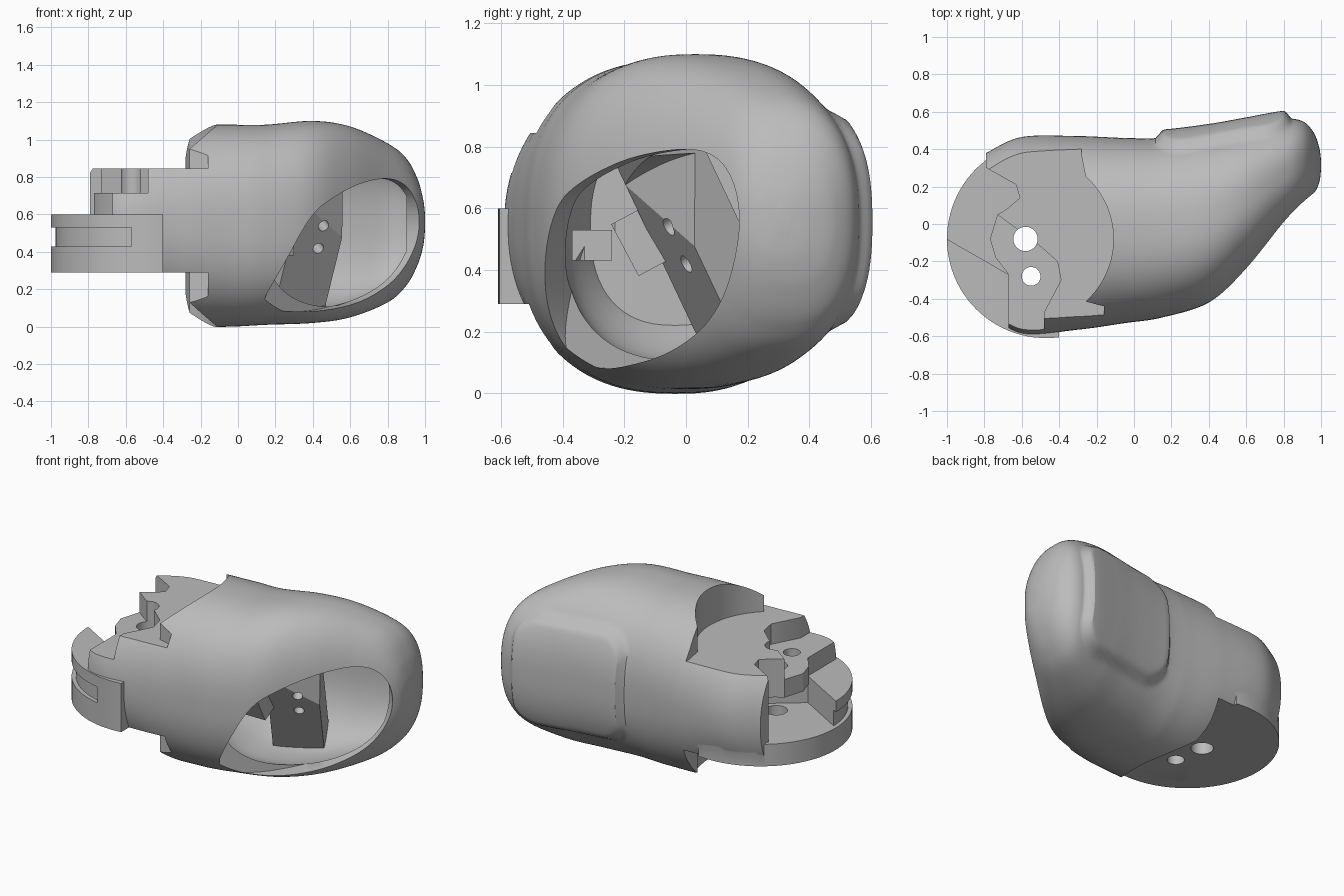
import bpy, bmesh, math
from mathutils import Vector, Matrix

if "Cube" in bpy.data.objects:
    bpy.data.objects.remove(bpy.data.objects["Cube"])

grey = bpy.data.materials.new("plain grey")
grey.use_nodes = True
grey.diffuse_color = (0.5, 0.5, 0.5, 1)
grey.node_tree.nodes["Principled BSDF"].inputs["Base Color"].default_value = (0.5, 0.5, 0.5, 1)


def make(name, bm):
    bmesh.ops.recalc_face_normals(bm, faces=bm.faces)
    mesh = bpy.data.meshes.new(name)
    bm.to_mesh(mesh)
    bm.free()
    obj = bpy.data.objects.new(name, mesh)
    bpy.context.collection.objects.link(obj)
    mesh.materials.append(grey)
    return obj


def combine(target, tool, operation="DIFFERENCE"):
    bpy.context.view_layer.objects.active = target
    mod = target.modifiers.new("combine", "BOOLEAN")
    mod.operation, mod.object, mod.solver = operation, tool, "EXACT"
    bpy.ops.object.modifier_apply(modifier=mod.name)
    bpy.data.objects.remove(tool)


def sweep(name, points, offset):
    """Solid from a planar outline moved along an offset."""
    bm = bmesh.new()
    face = bm.faces.new([bm.verts.new(p) for p in points])
    new = bmesh.ops.extrude_face_region(bm, geom=[face])["geom"]
    bmesh.ops.translate(bm, vec=offset, verts=[v for v in new if isinstance(v, bmesh.types.BMVert)])
    return make(name, bm)


def prism(name, outline, low, high):
    return sweep(name, [(x, y, low) for x, y in outline], (0, 0, high - low))


def rod(name, center, radius, length, axis=Vector((0, 0, 1)), sides=48):
    bm = bmesh.new()
    turn = axis.to_track_quat("Z", "Y").to_matrix().to_4x4()
    bmesh.ops.create_cone(bm, cap_ends=True, segments=sides, radius1=radius, radius2=radius,
                          depth=length, matrix=Matrix.Translation(center) @ turn)
    return make(name, bm)


def block(name, center, size, turn=Matrix.Identity(4)):
    bm = bmesh.new()
    bmesh.ops.create_cube(bm, size=1, matrix=Matrix.Translation(center) @ turn @ Matrix.Diagonal((*size, 1)))
    return make(name, bm)


def soften(points, rounds=3):
    """Corner cutting turns a rough closed outline into a smooth one."""
    for _ in range(rounds):
        points = [p.lerp(q, t) for p, q in zip(points, points[1:] + points[:1]) for t in (0.25, 0.75)]
    return points


def spline(rows, steps):
    out = []
    for i in range(len(rows) - 1):
        a, b, c, d = (rows[max(0, min(len(rows) - 1, i + k))] for k in (-1, 0, 1, 2))
        for s in range(steps):
            t = s / steps
            out.append([q + 0.5 * t * (r - p + t * (2 * p - 5 * q + 4 * r - w + t * (3 * (q - r) + w - p)))
                        for p, q, r, w in zip(a, b, c, d)])
    return out + [rows[-1]]


def nail_height(x, z):
    dx, dz = abs(x - 0.48) - 0.2, abs(z - 0.56) - 0.2
    edge = 0.15 - math.hypot(max(dx, 0), max(dz, 0))
    t = max(0, min(1, edge / 0.05 + 0.4))
    return 0.045 * t * t * (3 - 2 * t)


def loft(name, rows, steps, sides, nail=False):
    """Rounded sections along x; each row is x, y low, y high, z low, z high."""
    bm = bmesh.new()
    rings = []
    for x, y0, y1, z0, z1 in spline(rows, steps):
        ring = []
        power = 2 / (2.1 + 0.35 * max(0, min(1, (x + 0.5) / 0.5)))
        for k in range(sides):
            c, s = math.cos(2 * math.pi * k / sides), math.sin(2 * math.pi * k / sides)
            y = (y0 + y1) / 2 + (y1 - y0) / 2 * math.copysign(abs(c) ** power, c)
            z = (z0 + z1) / 2 + (z1 - z0) / 2 * math.copysign(abs(s) ** power, s)
            if nail and c > 0:
                y += nail_height(x, z)
            ring.append(bm.verts.new((x, y, z)))
        rings.append(ring)
    for a, b in zip(rings, rings[1:]):
        for k in range(sides):
            n = (k + 1) % sides
            bm.faces.new((a[k], a[n], b[n], b[k]))
    bm.faces.new(rings[0])
    bm.faces.new(rings[-1])
    return make(name, bm)


# Outer fingertip with raised nail
rows = [(-.79, -.47, .38, .1, 1.0), (-.6, -.585, .465, .05, 1.06), (-.3, -.565, .47, 0, 1.08),
        (-.05, -.53, .46, 0, 1.08), (.15, -.5, .46, .01, 1.08), (.4, -.42, .49, .02, 1.1),
        (.6, -.25, .525, .05, 1.07), (.8, -.02, .56, .13, .98), (.9, .09, .55, .22, .9),
        (.96, .16, .49, .33, .79), (.99, .22, .41, .43, .68), (1, .29, .34, .52, .6)]
body = loft("fingertip", rows, 12, 128, True)

# Carve above and below the hinge tongue
arc = [(-.56 + .45 * math.cos(a), -.08 + .45 * math.sin(a))
       for a in (math.radians(-48 + 4 * i) for i in range(25))]
carve = [(-2, -2), (-.16, -2), (-.16, -.44)] + arc + [(-.28, .36), (-.28, 2), (-2, 2)]
combine(body, prism("upper_carve", carve, .845, 2))
combine(body, prism("lower_carve", carve, -1, .29))

# Hinge disc with rim groove
disc = rod("hinge_disc", (-.47, -.08, .445), .53, .31, sides=96)
combine(disc, block("disc_trim", (.3, 0, .5), (1.4, 3, 2)))
combine(body, disc, "UNION")
groove = rod("groove", (-.47, -.08, .48), .7, .1, sides=96)
combine(groove, rod("groove_core", (-.47, -.08, .48), .505, .3, sides=96))
combine(groove, block("groove_limit", (.43, 0, .5), (2, 3, 2)))
combine(groove, block("groove_back", (-1, 1.0, .5), (2, 2, 2)))
combine(body, groove)

# Hinge pocket, hub plate and step
wall = [(-1.2, .6), (-.79, .6), (-.79, .3), (-.63, .21)]
pocket = wall + [(-.5, .1), (-.45, -.1), (-.67, -.27), (-1.2, .035)]
hub = wall + [(-.61, .14), (-.68, .08), (-.73, .05), (-.77, -.08), (-.74, -.18),
              (-.67, -.27), (-.67, -.8), (-1.2, -.8)]
step = [(-1.2, .05), (-.73, .05), (-.5, -.12), (-.41, -.2), (-.39, -.3), (-.48, -.47),
        (-.48, -.8), (-1.2, -.8)]
combine(body, prism("pocket_cut", pocket, .43, .601))
combine(body, prism("hub_cut", hub, .6, 1))
combine(body, prism("step_cut", step, .715, 1.01))
for x, y, r in ((-.58, -.08, .065), (-.55, -.28, .05)):
    combine(body, rod("pin_hole", (x, y, .5), r, 2))

# Hollow inside, leaving a slanted rib and two pegs
insets = (.22, .1, .07, .07, .07, .08)
inner = [(x, a + m, b - m, c + m, d - m) for (x, a, b, c, d), m in zip(rows[3:9], insets)]
cavity = loft("cavity", inner, 6, 64)
along = Vector((-.14, .27, -.57)).normalized()
across = Vector((.9, .43, 0))
across = (across - along * across.dot(along)).normalized()
depth = along.cross(across)
if depth.y < 0:
    depth = -depth
turn = Matrix((across, depth, across.cross(depth))).transposed().to_4x4()
corner = Vector((.55, .04, .45))
combine(cavity, block("rib", corner - across * .15 + depth * .09, (.3, .18, 1.6), turn))
combine(cavity, block("small_peg", (.05, -.305, .48), (.3, .13, .1)))
combine(cavity, block("large_peg", (.12, -.15, .49), (.36, .11, .19), Matrix.Rotation(math.radians(28), 4, "X")))
combine(body, cavity)

# Pad opening on the slanted side
rim = [(.25, .12), (.27, .32), (.36, .6), (.48, .7), (.65, .78), (.85, .8), (.95, .68),
       (.96, .48), (.87, .26), (.7, .13), (.5, .08), (.34, .08)]
outline = soften([Vector((x + .25, x - 1.02, z)) for x, z in rim])
outline = [p - Vector((.25, -.25, 0)) + Vector((.2, -.2, 0)) for p in outline]
combine(body, sweep("pad_opening", outline, (-.32, .32, 0)))

# Screw holes in the rib
for x, y, z in ((.44, -.02, .56), (.42, .02, .43)):
    combine(body, rod("screw_hole", (x, y, z), .03, .2, depth, 24))

bpy.ops.object.select_all(action="DESELECT")
body.select_set(True)
bpy.context.view_layer.objects.active = body
bpy.ops.object.shade_smooth_by_angle(angle=math.radians(30))
